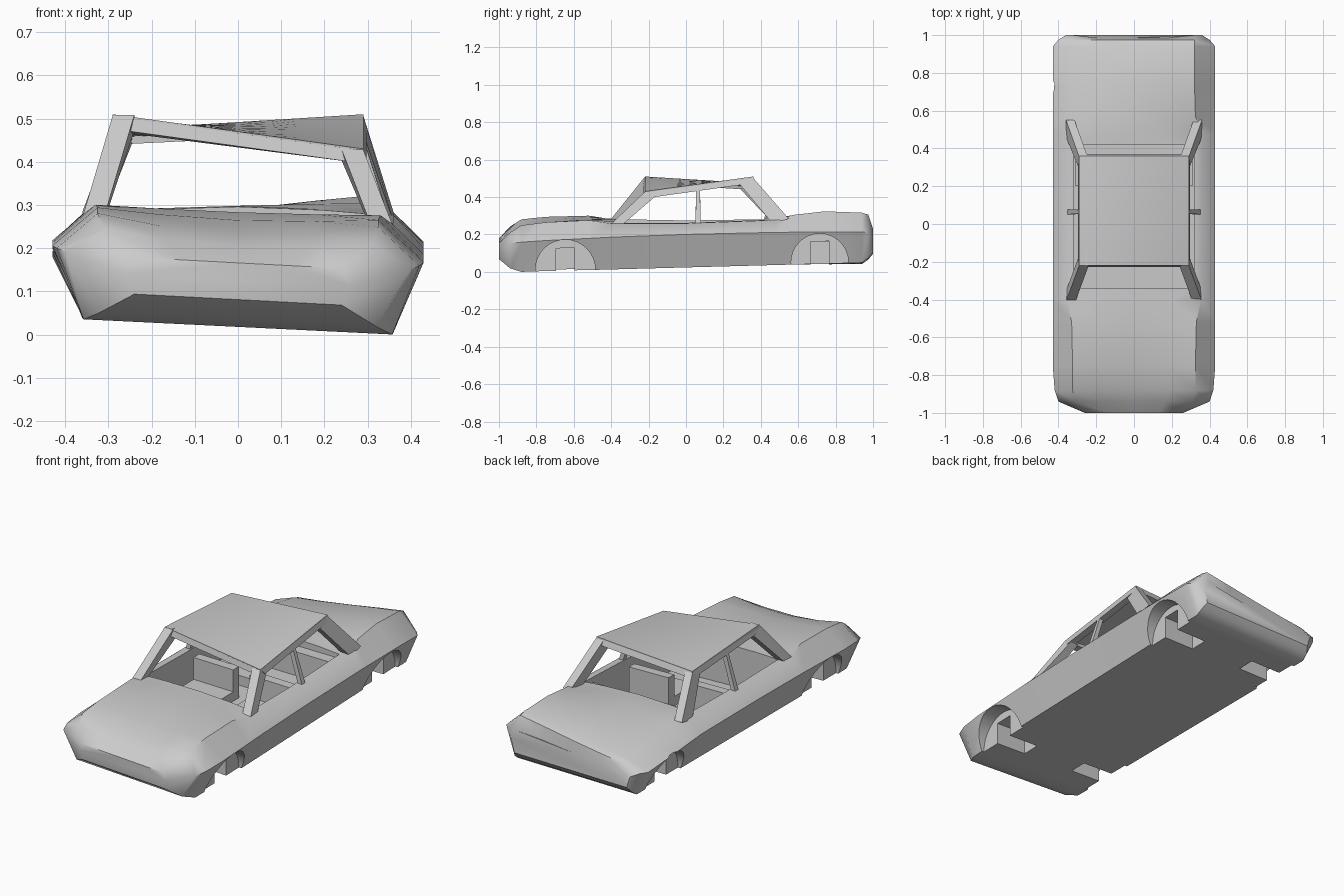
import bpy, bmesh, math

if "Cube" in bpy.data.objects:
    bpy.data.objects.remove(bpy.data.objects["Cube"])


def base(x, y):
    """Height of the slightly twisted floor plane."""
    return 0.031 + 0.015 * y + x * (0.033 * y - 0.02)


def roof_z(x, y):
    """Saddle-shaped roof, lowest at the front right corner."""
    u, v = x / 0.29, (y - 0.07) / 0.29
    return 0.47 + 0.04 * u * v + 0.011 * (1 - u) * (1 + v)


def make(name, bm):
    bmesh.ops.recalc_face_normals(bm, faces=bm.faces)
    me = bpy.data.meshes.new(name)
    bm.to_mesh(me)
    bm.free()
    ob = bpy.data.objects.new(name, me)
    bpy.context.collection.objects.link(ob)
    return ob


def activate(ob):
    bpy.ops.object.select_all(action='DESELECT')
    bpy.context.view_layer.objects.active = ob
    ob.select_set(True)


def loft(name, rings):
    bm = bmesh.new()
    vs = [[bm.verts.new(p) for p in r] for r in rings]
    n = len(vs[0])
    for a, b in zip(vs, vs[1:]):
        for i in range(n):
            bm.faces.new((a[i], a[(i + 1) % n], b[(i + 1) % n], b[i]))
    bm.faces.new(vs[0])
    bm.faces.new(vs[-1][::-1])
    return make(name, bm)


def panel(name, outline, inset, side):
    """Outline on the outer skin, thickened towards the centre line."""
    return loft(name, [[(side * (x - d), y, z(side * x, y)) for x, y, z in outline]
                       for d in (0, inset)])


def box(name, x, y, z):
    """Box given by ranges, following the floor twist."""
    return loft(name, [[(a, b, c + base(a, b)) for a, c in
                        ((x[0], z[0]), (x[1], z[0]), (x[1], z[1]), (x[0], z[1]))] for b in y])


def tail_drop(x, y):
    """The left rear corner of the boot lid sags."""
    d = min(0.09, max(0, (y - 0.5) * 0.27)) * (0.55 if y > 0.99 else 1)
    return d * min(1, max(0, (0.3 - x) / 0.6))


# Body shell: y, bottom half-width, z, belt half-width, z, top half-width, z, centre z
stations = [
    (-1.00, 0.24, 0.065, 0.26, 0.11, 0.24, 0.15, 0.15),
    (-0.94, 0.32, 0.018, 0.40, 0.155, 0.31, 0.21, 0.188),
    (-0.88, 0.357, 0.0, 0.42, 0.162, 0.325, 0.247, 0.213),
    (-0.75, 0.36, 0.0, 0.43, 0.167, 0.325, 0.26, 0.245),
    (-0.52, 0.36, 0.0, 0.43, 0.172, 0.33, 0.265, 0.26),
    (-0.40, 0.36, 0.0, 0.43, 0.175, 0.355, 0.245, 0.258),
    (0.00, 0.36, 0.0, 0.43, 0.178, 0.36, 0.235, 0.25),
    (0.48, 0.36, 0.0, 0.43, 0.175, 0.36, 0.24, 0.26),
    (0.57, 0.36, 0.0, 0.43, 0.173, 0.325, 0.265, 0.268),
    (0.74, 0.36, 0.0, 0.43, 0.17, 0.32, 0.28, 0.28),
    (0.94, 0.36, 0.0, 0.43, 0.163, 0.32, 0.268, 0.268),
    (0.975, 0.355, 0.025, 0.40, 0.16, 0.32, 0.256, 0.252),
    (1.00, 0.34, 0.055, 0.36, 0.13, 0.325, 0.18, 0.17),
]
rings = []
for y, wb, zb, wm, zm, wt, zt, zc in stations:
    top = [(wt, zt), (wt * 0.55, zt * 0.35 + zc * 0.65), (0, zc)]
    top += [(-x, z) for x, z in top[1::-1]]
    top = [(x, z - tail_drop(x, y)) for x, z in top]
    pts = [(wb, zb), (wm, zm)] + top + [(-wm, zm - 0.25 * tail_drop(-wm, y)), (-wb, zb)]
    # The middle of the tail and of the boot edge is slightly recessed
    rings.append([(x, y - (0.015 if y > 0.99 and abs(x) < 0.2 else 0), z + base(x, y))
                  for x, z in pts])
body = loft("body_shell", rings)

# Cutters: cockpit, wheel wells and axle pockets
cutters = [box("cockpit_cutter", (-0.32, 0.32), (-0.34, 0.42), (0.035, 0.5))]
for side in (-1, 1):
    for yc, r in ((-0.645, 0.16), (0.715, 0.153)):
        zc = base(side * 0.42, yc) + 0.008
        circle = [(yc + r * math.cos(t * math.tau / 32), zc + r * math.sin(t * math.tau / 32))
                  for t in range(32)]
        cutters.append(loft("well_cutter", [[(side * x, y, z) for y, z in circle]
                                            for x in (0.345, 0.6)]))
        cutters.append(box("pocket_cutter", (side * 0.16, side * 0.4),
                           (yc - 0.05, yc + 0.05), (-0.1, 0.12)))
for c in cutters:
    c.hide_render = True
    mod = body.modifiers.new("cut", 'BOOLEAN')
    mod.operation = 'DIFFERENCE'
    mod.solver = 'EXACT'
    mod.object = c
    activate(body)
    bpy.ops.object.modifier_apply(modifier=mod.name)
    bpy.data.objects.remove(c)
activate(body)
bpy.ops.object.shade_smooth_by_angle(angle=math.radians(40))

# Roof skin
bm = bmesh.new()
bmesh.ops.create_grid(bm, x_segments=8, y_segments=8, size=0.29)
for v in bm.verts:
    v.co.y += 0.07
    v.co.z = roof_z(v.co.x, v.co.y)
roof = make("roof", bm)
if roof.data.polygons[0].normal.z < 0:
    roof.data.flip_normals()
mod = roof.modifiers.new("thickness", 'SOLIDIFY')
mod.thickness = 0.02
mod.offset = -1
activate(roof)
bpy.ops.object.modifier_apply(modifier=mod.name)
bpy.ops.object.shade_smooth_by_angle(angle=math.radians(30))


def sill(h):
    return lambda x, y: h + base(x, y)


def under(d):
    return lambda x, y: roof_z(x, y) - d


# Pillars and roof rails
for side, tag in ((-1, "left"), (1, "right")):
    panel("windscreen_pillar_" + tag, [
        (0.36, -0.41, sill(0.235)), (0.36, -0.355, sill(0.225)),
        (0.29, -0.165, under(0.035)), (0.29, -0.22, under(0.002))], 0.05, side)
    panel("rear_pillar_" + tag, [
        (0.36, 0.46, sill(0.225)), (0.36, 0.55, sill(0.245)),
        (0.29, 0.355, under(0.002)), (0.29, 0.29, under(0.035))], 0.045, side)
    panel("door_pillar_" + tag, [
        (0.357, 0.05, sill(0.22)), (0.357, 0.078, sill(0.22)),
        (0.292, 0.075, under(0.02)), (0.292, 0.055, under(0.02))], 0.025, side)
    panel("roof_rail_" + tag, [
        (0.289, -0.215, under(0.004)), (0.289, 0.355, under(0.004)),
        (0.297, 0.34, under(0.036)), (0.297, -0.19, under(0.036))], 0.04, side)

# Headers above the front and rear glass
for name, y0, y1 in (("front_header", -0.22, -0.18), ("rear_header", 0.36, 0.32)):
    loft(name, [[(x, y0, roof_z(x, y0) - 0.004), (x, y1, roof_z(x, y1) - 0.004),
                 (x, y1, roof_z(x, y1) - 0.037), (x, y0 * 1.03, roof_z(x, y0) - 0.034)]
                for x in (-0.285, 0.285)])

# Seats
for side, tag in ((-1, "left"), (1, "right")):
    xs = (side * 0.05, side * 0.29)
    box("front_seat_cushion_" + tag, xs, (-0.16, 0.06), (0.03, 0.09))
    box("front_seat_back_" + tag, xs, (0.03, 0.08), (0.03, 0.21))
box("rear_seat_cushion", (-0.31, 0.31), (0.2, 0.41), (0.03, 0.09))
box("rear_seat_back", (-0.31, 0.31), (0.36, 0.425), (0.03, 0.22))
